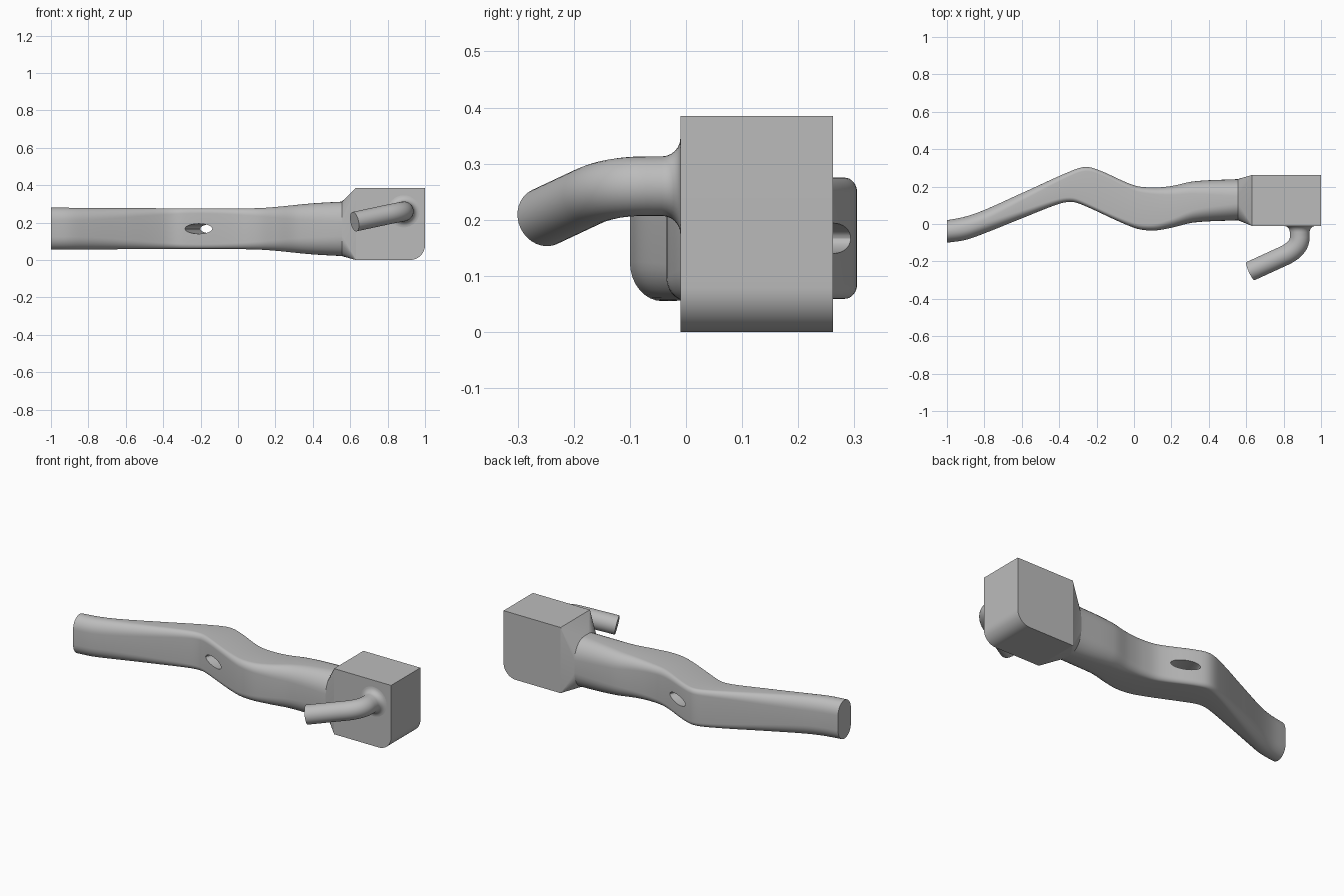
import bpy, bmesh
from math import sin, cos, pi
from mathutils import Vector, Matrix

if "Cube" in bpy.data.objects:
    bpy.data.objects.remove(bpy.data.objects["Cube"])

GREY = (0.5, 0.5, 0.5, 1)
metal = bpy.data.materials.new("plain grey")
metal.use_nodes = True
metal.diffuse_color = GREY
metal.node_tree.nodes["Principled BSDF"].inputs["Base Color"].default_value = GREY


def loft(name, rings):
    """Skin a list of equal-length point rings and cap both ends."""
    bm = bmesh.new()
    loops = [[bm.verts.new(p) for p in ring] for ring in rings]
    n = len(loops[0])
    for a, b in zip(loops, loops[1:]):
        for i in range(n):
            j = (i + 1) % n
            bm.faces.new((a[i], a[j], b[j], b[i]))
    bm.faces.new(loops[0][::-1])
    bm.faces.new(loops[-1])
    bmesh.ops.recalc_face_normals(bm, faces=bm.faces)
    mesh = bpy.data.meshes.new(name)
    bm.to_mesh(mesh)
    bm.free()
    mesh.materials.append(metal)
    obj = bpy.data.objects.new(name, mesh)
    bpy.context.collection.objects.link(obj)
    return obj


def smooth(obj, angle=pi / 6):
    bpy.ops.object.select_all(action='DESELECT')
    obj.select_set(True)
    bpy.context.view_layer.objects.active = obj
    bpy.ops.object.shade_smooth_by_angle(angle=angle)


def section(x, y0, y1, z0, z1, radius, steps=8):
    """Rounded rectangle across the bar."""
    ry = min(radius, (y1 - y0) * 0.49)
    rz = min(radius * 1.2, (z1 - z0) * 0.49)
    corners = [(y1 - ry, z1 - rz), (y0 + ry, z1 - rz), (y0 + ry, z0 + rz), (y1 - ry, z0 + rz)]
    ring = []
    for k, (cy, cz) in enumerate(corners):
        for i in range(steps + 1):
            a = (k + i / steps) * pi / 2
            ring.append((x, cy + ry * cos(a), cz + rz * sin(a)))
    return ring


def sample(points, x):
    """Smooth curve through (x, value) points."""
    last = len(points) - 1

    def slope(i):
        a, b = points[max(i - 1, 0)], points[min(i + 1, last)]
        return (b[1] - a[1]) / (b[0] - a[0])

    i = 0
    while i < last - 1 and x > points[i + 1][0]:
        i += 1
    (xa, va), (xb, vb) = points[i], points[i + 1]
    w = xb - xa
    t = (x - xa) / w
    s = t * t * (3 - 2 * t)
    bend = slope(i) * w * t * (1 - t) ** 2 - slope(i + 1) * w * t * t * (1 - t)
    return va + (vb - va) * s + bend


# Swept bar, defined by its four outlines and corner radius
NECK = 0.555
back = [(-1, .02), (-.9, .04), (-.8, .075), (-.6, .165), (-.32, .29), (-.25, .305),
        (-.18, .285), (0, .207), (.1, .195), (.2, .203), (.32, .228), (NECK, .24)]
front = [(-1, -.1), (-.9, -.085), (-.8, -.05), (-.6, .03), (-.4, .108), (-.33, .118),
         (-.27, .1), (0, -.02), (.1, -.035), (.2, -.02), (.32, .008), (NECK, .02)]
top = [(-1, .28), (-.5, .277), (.1, .277), (.4, .303), (NECK, .312)]
bottom = [(-1, .055), (-.5, .058), (.1, .056), (.4, .03), (NECK, .021)]
corner = [(-1, .058), (-.8, .055), (-.25, .022), (.1, .035), (.35, .07), (NECK, .09)]
outlines = (front, back, bottom, top, corner)
COUNT = 90
rings = []
for i in range(COUNT + 1):
    x = -1 + (1 + NECK) * i / COUNT
    rings.append(section(x, *[sample(line, x) for line in outlines]))
bar = loft("curved_bar", rings)

# Oval hole straight through the sloping stretch
axis = Vector((.4, .92, 0))
along = Vector((.92, -.4, 0))
middle = Vector((-.17, .165, .167))
oval = [along * .08 * cos(i * pi / 16) + Vector((0, 0, .027 * sin(i * pi / 16))) for i in range(32)]
cutter = loft("hole_cutter", [[middle + axis * d + p for p in oval] for d in (-.2, .2)])
cutter.hide_render = True
cut = bar.modifiers.new("hole", 'BOOLEAN')
cut.operation = 'DIFFERENCE'
cut.solver = 'EXACT'
cut.object = cutter
bpy.context.view_layer.objects.active = bar
bpy.ops.object.modifier_apply(modifier=cut.name)
bpy.data.objects.remove(cutter)
smooth(bar)

# Flared neck between the bar and the block
Y0, Y1, TALL, FACE = -.01, .262, .385, .63
neck = loft("flared_neck", [rings[-1], section(FACE, Y0, Y1, 0, TALL, .002)])
smooth(neck)

# End block with one rounded lower edge
R = .08
profile = [(FACE, 0), (FACE, TALL), (1, TALL)]
for i in range(13):
    a = i / 12 * pi / 2
    profile.append((1 - R + R * cos(a), R - R * sin(a)))
block = loft("end_block", [[(x, y, z) for x, z in profile] for y in (Y0, Y1)])
smooth(block)

# Bent peg with a fillet where it leaves the block
PEG, FILLET = .053, .033
path, radii = [], []
for i in range(7):
    a = i / 6 * pi / 2
    path.append(Vector((.886, Y0 - FILLET * (1 - cos(a)), .26)))
    radii.append(PEG + FILLET * (1 - sin(a)))
start, bend, finish = Vector((.886, -.07, .26)), Vector((.886, -.132, .26)), Vector((.8, -.171, .243))
for i in range(15):
    t = i / 14
    path.append(start * (1 - t) ** 2 + bend * 2 * t * (1 - t) + finish * t * t)
path.append(Vector((.623, -.252, .205)))
radii += [PEG] * (len(path) - len(radii))
rings = []
for i, p in enumerate(path):
    tangent = (path[min(i + 1, len(path) - 1)] - path[max(i - 1, 0)]).normalized()
    if i == len(path) - 2:
        tangent = (finish - bend).normalized()
    side = tangent.cross(Vector((0, 0, 1))).normalized()
    up = side.cross(tangent)
    rings.append([p + (side * cos(k * pi / 16) + up * sin(k * pi / 16)) * radii[i] for k in range(32)])
peg = loft("bent_peg", rings)
smooth(peg)
